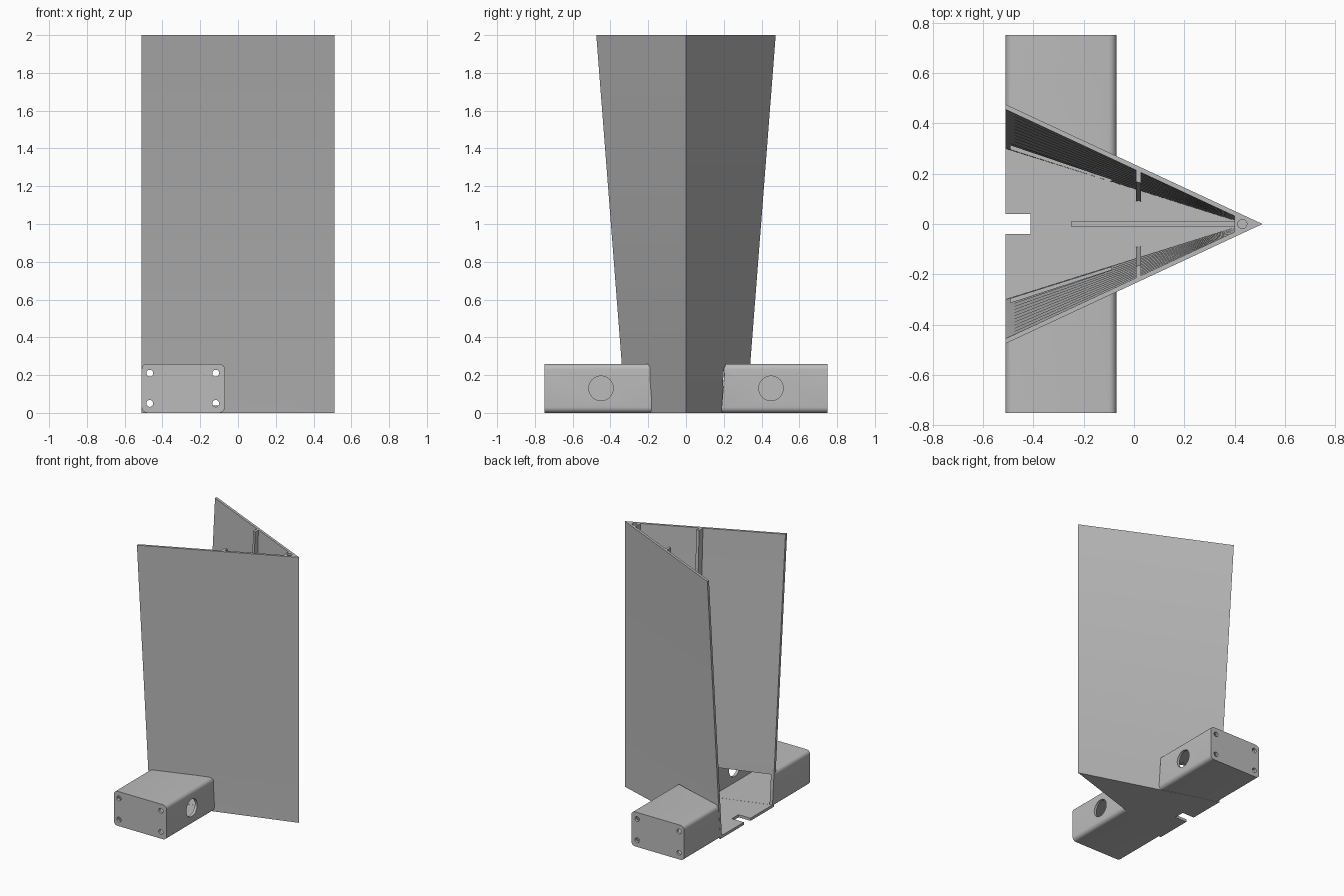
import bpy, bmesh, math
from mathutils import Matrix

if "Cube" in bpy.data.objects:
    bpy.data.objects.remove(bpy.data.objects["Cube"], do_unlink=True)

grey = bpy.data.materials.new("plain_grey")
grey.use_nodes = True
colour = (0.5, 0.5, 0.5, 1)
grey.diffuse_color = colour
grey.node_tree.nodes["Principled BSDF"].inputs["Base Color"].default_value = colour

NOSE, TAIL, WALL, TOP = 0.51, -0.51, 0.02, 2.0
BOX_X, BOX_Z, BOX_Y = -0.07, 0.26, 0.75


def outer(x, z):
    """Half width of the tapered wedge at a point."""
    return (0.32 + 0.0775 * z) * (NOSE - x) / (NOSE - TAIL)


def inner(x, z):
    return outer(x, z) - WALL


def finish(name, bm):
    bmesh.ops.recalc_face_normals(bm, faces=bm.faces)
    mesh = bpy.data.meshes.new(name)
    bm.to_mesh(mesh)
    bm.free()
    mesh.materials.append(grey)
    obj = bpy.data.objects.new(name, mesh)
    bpy.context.collection.objects.link(obj)
    return obj


def loft(name, outline, levels):
    """Stack outline(z) rings and cap both ends."""
    bm = bmesh.new()
    rings = [[bm.verts.new((x, y, z)) for x, y in outline(z)] for z in levels]
    for a, b in zip(rings, rings[1:]):
        for i in range(len(a)):
            j = (i + 1) % len(a)
            bm.faces.new((a[i], a[j], b[j], b[i]))
    bm.faces.new(rings[0])
    bm.faces.new(rings[-1])
    return finish(name, bm)


def block(name, lo, hi, bevel=0):
    bm = bmesh.new()
    bmesh.ops.create_cube(bm, size=1)
    for v in bm.verts:
        v.co = [(a + b) / 2 + c * (b - a) for a, b, c in zip(lo, hi, v.co)]
    if bevel:
        edges = [e for e in bm.edges
                 if abs(e.verts[0].co.y - e.verts[1].co.y) > 0.01]
        bmesh.ops.bevel(bm, geom=edges, offset=bevel, segments=5,
                        profile=0.5, affect='EDGES')
    return finish(name, bm)


def rod(name, centre, radius, length, axis):
    bm = bmesh.new()
    turn = {'X': Matrix.Rotation(math.pi / 2, 4, 'Y'),
            'Y': Matrix.Rotation(math.pi / 2, 4, 'X'),
            'Z': Matrix.Identity(4)}[axis]
    bmesh.ops.create_cone(bm, cap_ends=True, segments=32, radius1=radius,
                          radius2=radius, depth=length,
                          matrix=Matrix.Translation(centre) @ turn)
    return finish(name, bm)


def cut(target, cutter):
    """Subtract the cutter and delete it."""
    mod = target.modifiers.new("cut", 'BOOLEAN')
    mod.operation, mod.solver, mod.object = 'DIFFERENCE', 'EXACT', cutter
    bpy.context.view_layer.objects.active = target
    bpy.ops.object.modifier_apply(modifier=mod.name)
    bpy.data.objects.remove(cutter, do_unlink=True)


def smooth(obj):
    bpy.ops.object.select_all(action='DESELECT')
    obj.select_set(True)
    bpy.context.view_layer.objects.active = obj
    bpy.ops.object.shade_smooth_by_angle(angle=math.radians(30))


# Folded wall with a solid nose, open at the tail
CORE = 0.40


def wall_outline(z):
    half = [(TAIL, outer(TAIL, z)), (TAIL, inner(TAIL, z)), (CORE, inner(CORE, z))]
    return [(NOSE, 0)] + half + [(x, -y) for x, y in reversed(half)]


def tunnel():
    return block("tunnel_cutter", (TAIL + WALL, -BOX_Y + WALL, WALL),
                 (BOX_X - WALL, BOX_Y - WALL, BOX_Z - WALL))


wall = loft("wedge_wall", wall_outline, [TOP * i / 12 for i in range(13)])
cut(wall, tunnel())
cut(wall, rod("nose_hole_cutter", (0.43, 0, 1.05), 0.018, 2.0, 'Z'))
smooth(wall)


# Floor plate with a notch in the tail edge
def floor_outline(z):
    half = [(CORE, inner(CORE, 0)), (TAIL, inner(TAIL, 0)), (TAIL, 0.04), (-0.41, 0.04)]
    return half + [(x, -y) for x, y in reversed(half)]


loft("floor_plate", floor_outline, (0, WALL))
block("floor_rib", (-0.25, -0.01, WALL), (CORE, 0.01, 0.04))


# Solid wedge used to trim the side boxes against the wall
def trim_outline(z):
    w = outer(-0.6, z)
    return [(NOSE, 0), (-0.6, w), (-0.6, -w)]


for side, label in ((1, "back"), (-1, "front")):
    # Upright stiffener inside each wall
    def rib_outline(z):
        a, b = 0.008, 0.028
        return [(a, side * inner(a, z)), (b, side * inner(b, z)),
                (b, side * (inner(b, z) - 0.042)), (a, side * (inner(a, z) - 0.046))]

    loft(label + "_stiffener", rib_outline, (WALL, TOP))

    # Hollow side box with a round port and four screw holes
    ys = sorted((0.1 * side, BOX_Y * side))
    box = block(label + "_side_box", (TAIL, ys[0], 0), (BOX_X, ys[1], BOX_Z), 0.03)
    cut(box, tunnel())
    cut(box, loft("trim_cutter", trim_outline, (-0.1, 0.5)))
    cut(box, rod("port_cutter", (BOX_X, 0.45 * side, 0.13), 0.065, 0.1, 'X'))
    for x in (-0.467, -0.118):
        for z in (0.05, 0.21):
            cut(box, rod("screw_cutter", (x, BOX_Y * side, z), 0.018, 0.1, 'Y'))
    smooth(box)
